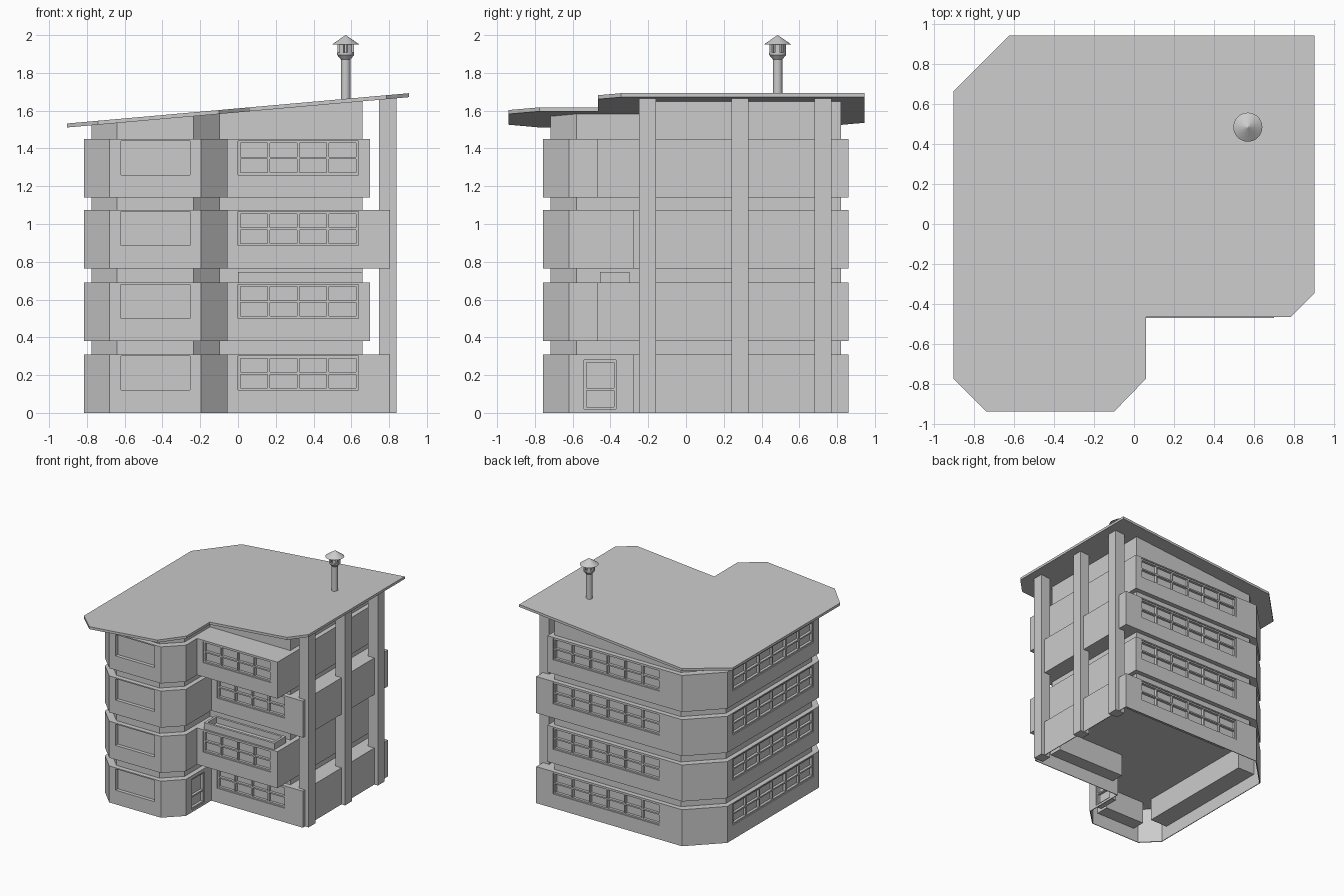
import bpy, bmesh, math
from mathutils import Matrix, Vector

cube = bpy.data.objects.get("Cube")
if cube:
    bpy.data.objects.remove(cube)

GREY = (0.6, 0.6, 0.6, 1)
mat = bpy.data.materials.new("plain grey")
mat.use_nodes = True
mat.diffuse_color = GREY
mat.node_tree.nodes["Principled BSDF"].inputs["Base Color"].default_value = GREY


def finish(name, bm):
    bmesh.ops.recalc_face_normals(bm, faces=bm.faces)
    mesh = bpy.data.meshes.new(name)
    bm.to_mesh(mesh)
    bm.free()
    mesh.materials.append(mat)
    ob = bpy.data.objects.new(name, mesh)
    bpy.context.collection.objects.link(ob)
    return ob


def add_box(bm, xs, ys, zs):
    lo, hi = (Vector(v) for v in zip(sorted(xs), sorted(ys), sorted(zs)))
    m = Matrix.Translation((lo + hi) / 2) @ Matrix.Diagonal((*(hi - lo), 1))
    bmesh.ops.create_cube(bm, size=1, matrix=m)


def prism(bm, outline, bottom, top):
    """Extrude an outline; bottom and top are heights as functions of x."""
    low = [bm.verts.new((x, y, bottom(x))) for x, y in outline]
    face = bm.faces.new(low)
    up = bmesh.ops.extrude_face_region(bm, geom=[face])["geom"]
    for v in up:
        if isinstance(v, bmesh.types.BMVert):
            v.co.z = top(v.co.x)


def roof_under(x):
    return 1.511 + (x + 0.905) * 0.0886


def plan(d, right, front):
    """Building footprint, moved inward by d."""
    return [(-0.68 + d, -0.757 + d), (-0.195 - d, -0.757 + d), (-0.055 - d, -0.62 + d),
            (-0.055 - d, front + d), (right - d, front + d), (right - d, 0.86 - d),
            (-0.565 + d, 0.86 - d), (-0.815 + d, 0.61 - d), (-0.815 + d, -0.622 + d)]


def wall_box(bm, wall, a, d, z):
    """Box on a wall: a runs along it, d is the distance outward."""
    axis, pos, sign = wall
    depth = [pos + sign * v for v in d]
    if axis == "x":
        add_box(bm, depth, a, z)
    else:
        add_box(bm, a, depth, z)


def cut(targets, cutter):
    for ob in targets:
        mod = ob.modifiers.new("cut", "BOOLEAN")
        mod.operation = "DIFFERENCE"
        mod.solver = "EXACT"
        mod.object = cutter
        bpy.context.view_layer.objects.active = ob
        bpy.ops.object.modifier_apply(modifier=mod.name)
    bpy.data.objects.remove(cutter)


def window_bars(bm, wall, a, z, cols, split):
    """Outer frame, mullions and one transom inside a window opening."""
    w, d = 0.012, (-0.032, -0.008)
    for i in range(cols + 1):
        c = a[0] + w / 2 + (a[1] - a[0] - w) * i / cols
        wall_box(bm, wall, (c - w / 2, c + w / 2), d, z)
    for f in (0, split, 1):
        c = z[0] + w / 2 + (z[1] - z[0] - w) * f
        wall_box(bm, wall, a, d, (c - w / 2, c + w / 2))


# Storeys: alternate ones step forward at the front right
for n, base in enumerate((0, 0.38, 0.765, 1.14)):
    right, front = (0.70, -0.47) if n % 2 else (0.805, -0.28)
    z = (base + 0.12, base + 0.30)
    # wall, span, heights, panes across, transom position, depth of the inner box
    openings = [
        (("y", -0.757, -1), (-0.62, -0.255), z, 0, 0.5, 0.12),
        (("y", front, -1), (0.0, 0.637), z, 4, 0.5, 0.12),
        (("y", 0.86, 1), (-0.355, 0.645), z, 6, 0.5, 0.17),
        (("x", -0.815, -1), (-0.55, 0.53), z, 6, 0.5, 0.17),
    ]
    if n == 0:
        openings.append((("x", -0.055, 1), (-0.54, -0.37), (0.02, 0.28), 1, 0.4, 0.06))

    bm = bmesh.new()
    prism(bm, plan(0, right, front), lambda x: base, lambda x: base + 0.31)
    storey = finish(f"storey_{n + 1}", bm)
    targets = [storey]

    # The ground storey is a thin shell, open underneath, with boxed-in windows
    if n == 0:
        bm = bmesh.new()
        prism(bm, plan(0.006, right, front), lambda x: -0.1, lambda x: 0.304)
        cut([storey], finish("hollow", bm))
        for i, (wall, a, zr, cols, split, deep) in enumerate(openings):
            bm = bmesh.new()
            wall_box(bm, wall, (a[0] - 0.008, a[1] + 0.008), (-0.003, -deep),
                     (zr[0] - 0.008, zr[1] + 0.002))
            targets.append(finish(f"window_box_{i + 1}", bm))

    holes, bars = bmesh.new(), bmesh.new()
    for wall, a, zr, cols, split, deep in openings:
        wall_box(holes, wall, a, (-0.03, 0.05), zr)
        if cols:
            window_bars(bars, wall, a, zr, cols, split)
    cut(targets, finish("window_holes", holes))
    finish(f"window_frames_{n + 1}", bars)

# Recessed core that shows between the storeys and under the roof
bm = bmesh.new()
prism(bm, plan(0.04, 0.70, -0.28), lambda x: 0.306, lambda x: roof_under(x) + 0.003)
finish("core", bm)

# Low hollow planter on the second storey ledge
bm = bmesh.new()
add_box(bm, (0, 0.66), (-0.455, -0.30), (0.68, 0.745))
planter = finish("planter", bm)
bm = bmesh.new()
add_box(bm, (0.02, 0.64), (-0.435, -0.32), (0.695, 0.8))
cut([planter], finish("planter_hollow", bm))

# Columns along the right side
for i, y in enumerate((-0.205, 0.285, 0.725)):
    bm = bmesh.new()
    prism(bm, [(0.747, y - 0.045), (0.838, y - 0.045), (0.838, y + 0.045), (0.747, y + 0.045)],
          lambda x: 0, lambda x: roof_under(x) + 0.003)
    finish(f"column_{i + 1}", bm)

# Sloping roof slab
bm = bmesh.new()
prism(bm, [(-0.905, -0.775), (-0.74, -0.94), (-0.10, -0.94), (0.06, -0.775), (0.06, -0.465),
           (0.785, -0.465), (0.905, -0.345), (0.905, 0.945), (-0.625, 0.945), (-0.905, 0.665)],
      roof_under, lambda x: roof_under(x) + 0.021)
finish("roof", bm)

# Chimney: pipe, flared collar, posts and conical cap
CX, CY = 0.57, 0.485


def cone(name, r1, r2, z1, z2):
    bm = bmesh.new()
    bmesh.ops.create_cone(bm, cap_ends=True, segments=20, radius1=r1, radius2=r2, depth=z2 - z1,
                          matrix=Matrix.Translation((CX, CY, (z1 + z2) / 2)))
    ob = finish(name, bm)
    bpy.ops.object.select_all(action="DESELECT")
    ob.select_set(True)
    bpy.context.view_layer.objects.active = ob
    bpy.ops.object.shade_smooth_by_angle(angle=math.radians(30))


cone("chimney_pipe", 0.025, 0.025, 1.65, 1.95)
cone("chimney_flare", 0.026, 0.045, 1.872, 1.895)
cone("chimney_collar", 0.045, 0.045, 1.895, 1.907)
cone("chimney_cap", 0.073, 0.001, 1.95, 2.0)
bm = bmesh.new()
for i in range(6):
    bmesh.ops.create_cube(bm, size=1, matrix=Matrix.Translation((CX, CY, 1.93))
                          @ Matrix.Rotation(math.tau * i / 6, 4, "Z")
                          @ Matrix.Translation((0.038, 0, 0)) @ Matrix.Diagonal((0.01, 0.026, 0.05, 1)))
finish("chimney_posts", bm)
